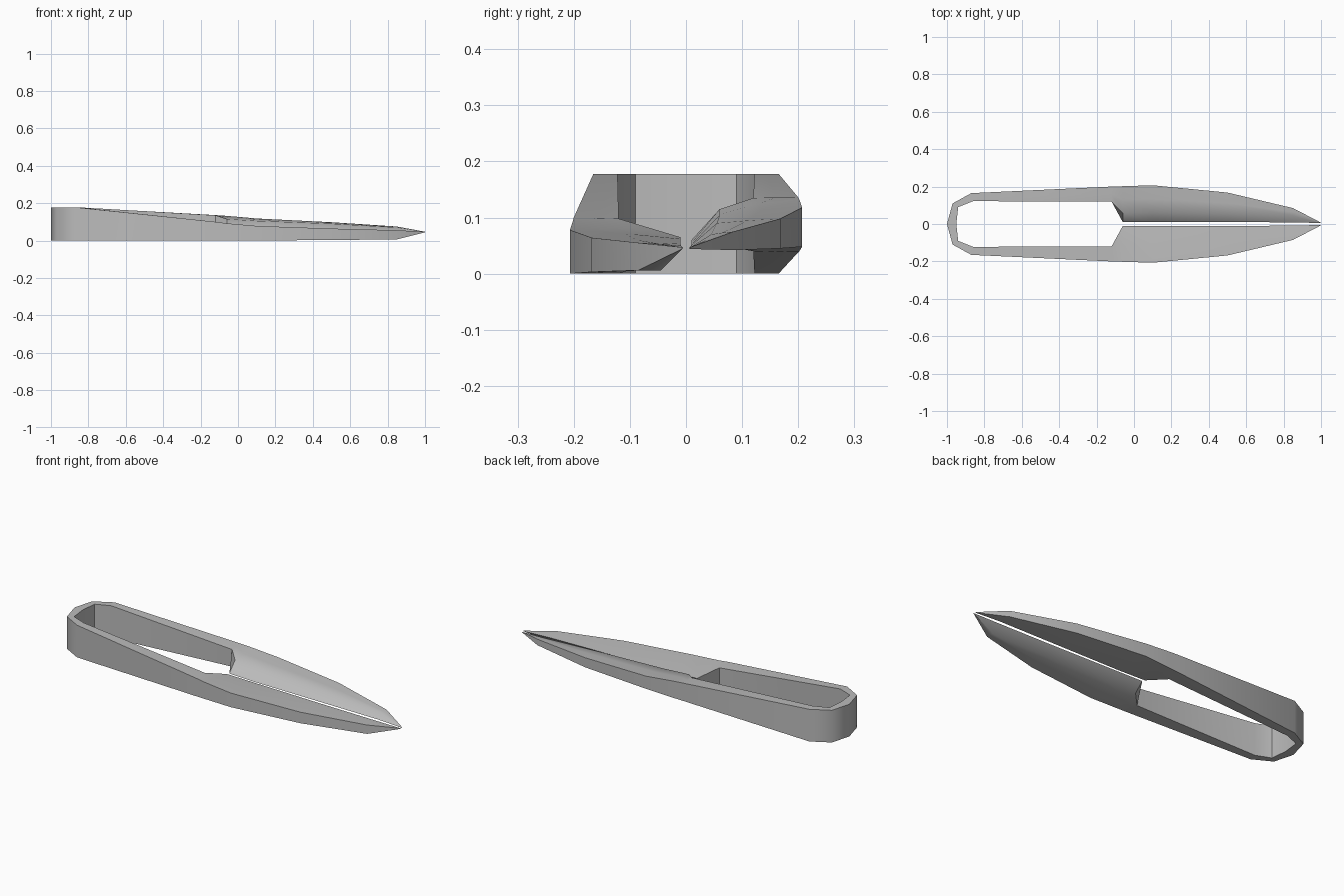
import bpy
import bmesh
import math

cube = bpy.data.objects.get("Cube")
if cube:
    bpy.data.objects.remove(cube, do_unlink=True)

# Plan of one half, bow to tip: x, outer y, cutting edge y, bevel y, inner x shift
PLAN = [
    (-0.97, 0.11, 0.09, 0.09, 0.03),
    (-0.87, 0.165, 0.122, 0.122, 0.01),
    (-0.12, 0.2, 0.12, 0.12, 0),
    (-0.06, 0.202, 0.01, 0.06, 0),
    (0.1, 0.207, 0.01, 0.06, 0),
    (0.5, 0.168, 0.01, 0.055, 0),
    (0.85, 0.085, 0.009, 0.045, 0),
    (1.0, 0.007, 0.005, 0.006, 0),
]
BOW = (0, 0, 0.178, 0.178)
TIP = (0.044, 0.045, 0.046, 0.047)

# Heights per station: outer bottom, inner bottom, inner top, outer top
LOW_BLADE = [
    BOW, BOW,
    (0, 0, 0.098, 0.1),
    (0, 0.02, 0.065, 0.092),
    (0, 0.015, 0.062, 0.078),
    (0.003, 0.01, 0.055, 0.064),
    (0.006, 0.006, 0.05, 0.055),
    TIP,
]
HIGH_BLADE = [
    BOW, BOW,
    (0.038, 0.04, 0.135, 0.136),
    (0.04, 0.06, 0.115, 0.132),
    (0.048, 0.055, 0.105, 0.118),
    (0.045, 0.052, 0.09, 0.098),
    (0.042, 0.05, 0.07, 0.075),
    TIP,
]


def mix(a, b, t):
    return a + (b - a) * t


def section(plan, heights, side):
    """Six-point closed section through one arm."""
    x, outer, edge, bevel, shift = plan
    bottom, inner_bottom, inner_top, top = heights
    # the lower blade is sharpened from below, the upper one from above
    d_top, d_bottom = (edge, bevel) if side < 0 else (bevel, edge)
    return [
        (x, side * outer, bottom),
        (x, side * outer, top),
        (x + shift / 2, side * mix(outer, d_top, 0.5), mix(top, inner_top, 0.4)),
        (x + shift, side * d_top, inner_top),
        (x + shift, side * d_bottom, inner_bottom),
        (x + shift / 2, side * mix(outer, d_bottom, 0.5), mix(bottom, inner_bottom, 0.3)),
    ]


# Sweep from one tip, around the spring bow, to the other tip
right_arm = [section(p, h, -1) for p, h in zip(PLAN, LOW_BLADE)]
left_arm = [section(p, h, 1) for p, h in zip(PLAN, HIGH_BLADE)]
bow_middle = section((-1, 0, 0, 0, 0.05), BOW, 1)
sections = right_arm[::-1] + [bow_middle] + left_arm

bm = bmesh.new()
rings = [[bm.verts.new(co) for co in ring] for ring in sections]
for a, b in zip(rings, rings[1:]):
    for i in range(len(a)):
        j = (i + 1) % len(a)
        bm.faces.new((a[i], a[j], b[j], b[i]))
bm.faces.new(rings[0])
bm.faces.new(rings[-1][::-1])
bmesh.ops.recalc_face_normals(bm, faces=bm.faces)

mesh = bpy.data.meshes.new("spring_snips")
bm.to_mesh(mesh)
bm.free()

# Plain steel
steel = bpy.data.materials.new("steel_grey")
steel.use_nodes = True
colour = (0.5, 0.5, 0.5, 1)
steel.diffuse_color = colour
steel.node_tree.nodes["Principled BSDF"].inputs["Base Color"].default_value = colour
mesh.materials.append(steel)

snips = bpy.data.objects.new("spring_snips", mesh)
bpy.context.collection.objects.link(snips)
bpy.ops.object.select_all(action="DESELECT")
snips.select_set(True)
bpy.context.view_layer.objects.active = snips
bpy.ops.object.shade_smooth_by_angle(angle=math.radians(50))
